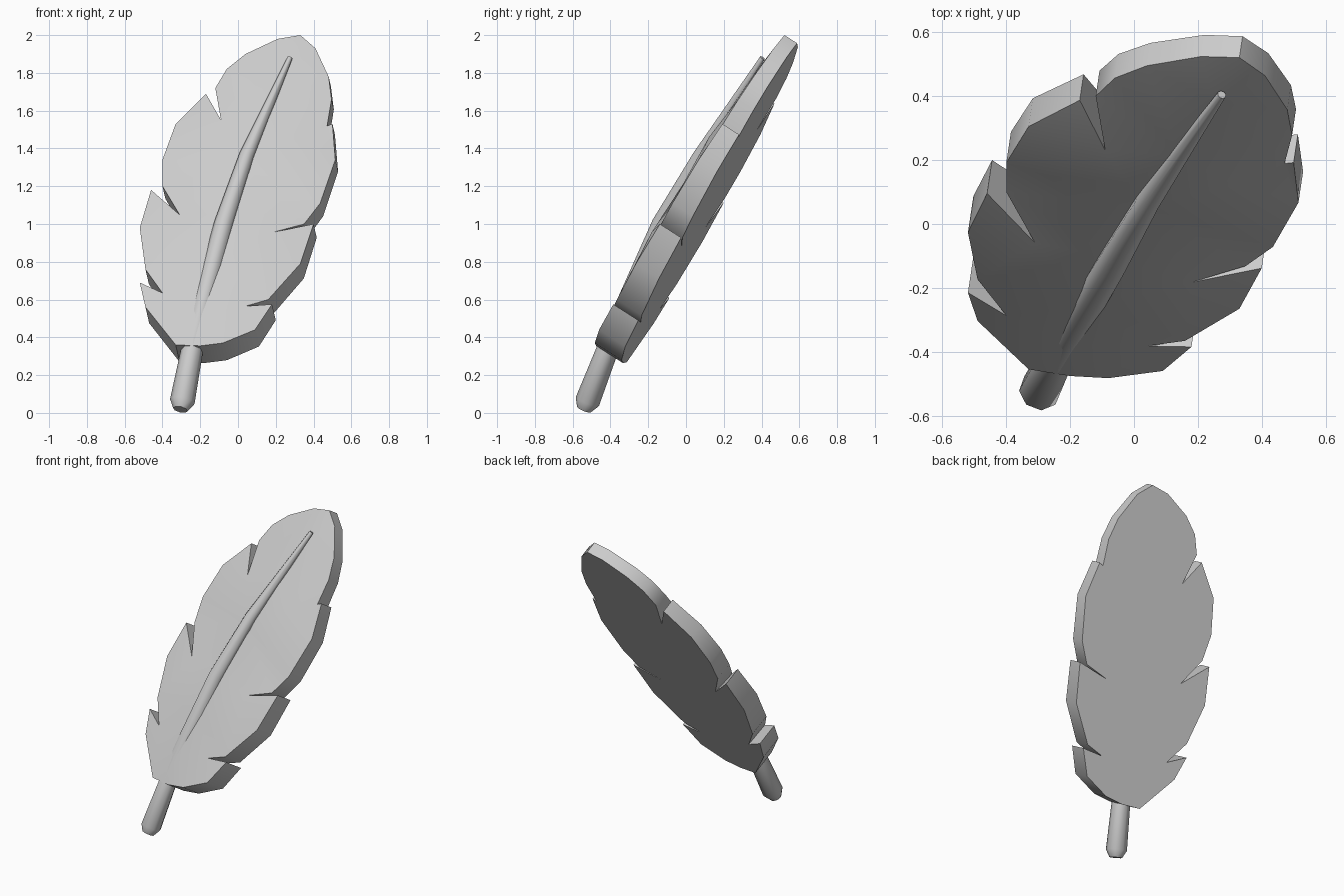
import bpy, bmesh, math
from mathutils import Vector
from mathutils.geometry import delaunay_2d_cdt

if "Cube" in bpy.data.objects:
    bpy.data.objects.remove(bpy.data.objects["Cube"])

NORMAL = Vector((0.125, 0.835, -0.535)).normalized()  # towards the back


def finish(name, bm, angle):
    bmesh.ops.recalc_face_normals(bm, faces=bm.faces[:])
    mesh = bpy.data.meshes.new(name)
    bm.to_mesh(mesh)
    bm.free()
    ob = bpy.data.objects.new(name, mesh)
    bpy.context.collection.objects.link(ob)
    bpy.ops.object.select_all(action='DESELECT')
    ob.select_set(True)
    bpy.context.view_layer.objects.active = ob
    bpy.ops.object.shade_smooth_by_angle(angle=math.radians(angle))
    return ob


# Vane: front outline (x, z), clockwise from the tip, with six splits
outline = [(.33, 2.0), (.41, 1.93), (.48, 1.78), (.495, 1.66), (.47, 1.51),
           (.32, 1.46), (.5, 1.53), (.515, 1.34), (.435, 1.11), (.35, 1.0),
           (.18, .955), (.4, 1.0), (.33, .79), (.16, .6),
           (.04, .565), (.18, .575), (.09, .44), (-.08, .37), (-.2, .355),
           (-.33, .36), (-.49, .56), (-.52, .69),
           (-.4, .635), (-.49, .76), (-.52, .98), (-.46, 1.18),
           (-.31, 1.05), (-.4, 1.2), (-.4, 1.34), (-.33, 1.53), (-.17, 1.69),
           (-.09, 1.55), (-.12, 1.72), (-.06, 1.82), (.04, 1.9), (.21, 1.98)]
split_lift = {5: .05, 10: .045, 14: .01, 22: .02, 26: .05, 31: .055}
spine = [(-.2, .55), (-.13, .8), (-.06, 1.05), (.03, 1.32), (.14, 1.58), (.25, 1.82)]
spine_lift = [.03, .055, .065, .065, .06, .035]

n = len(outline)
points = outline + spine
lifts = [split_lift.get(i, 0) for i in range(n)] + spine_lift
tris = delaunay_2d_cdt([Vector(p) for p in points],
                       [(i, (i + 1) % n) for i in range(n)], [], 1, 1e-5)
flat, faces, origin = tris[0], tris[2], tris[3]

bm = bmesh.new()
front, back = [], []
for p, src in zip(flat, origin):
    x, z = p
    lift = lifts[src[0]] if src else 0
    base = Vector((x, -.734 + .65 * z - .136 * x, z))
    front.append(bm.verts.new(base - Vector((0, lift, 0))))
    back.append(bm.verts.new(base + NORMAL * (.19 - .055 * z)))
for f in faces:
    bm.faces.new([front[i] for i in f])
    bm.faces.new([back[i] for i in reversed(f)])
index = {v: i for i, v in enumerate(front)}
rim = [e for e in bm.edges if e.is_boundary and e.verts[0] in index and e.verts[1] in index]
for e in rim:
    a, b = (index[v] for v in e.verts)
    bm.faces.new((front[a], front[b], back[b], back[a]))
finish("feather_vane", bm, 40)

# Quill: eight-sided tapering tube along the spine
path = [((-.305, -.54, .018), .04), ((-.295, -.522, .06), .066),
        ((-.24, -.41, .35), .058), ((-.175, -.295, .62), .056),
        ((-.075, -.13, 1.0), .052), ((.045, .075, 1.36), .04),
        ((.275, .405, 1.88), .014)]
bm = bmesh.new()
rings = []
for i, (c, r) in enumerate(path):
    d = Vector(path[min(i + 1, len(path) - 1)][0]) - Vector(path[max(i - 1, 0)][0])
    d.normalize()
    u = d.cross(Vector((0, 1, 0))).normalized()
    w = d.cross(u)
    rings.append([bm.verts.new(Vector(c) + r * (math.cos(k * math.pi / 4) * u
                  + math.sin(k * math.pi / 4) * w)) for k in range(8)])
for lo, hi in zip(rings, rings[1:]):
    for k in range(8):
        j = (k + 1) % 8
        bm.faces.new((lo[k], lo[j], hi[j], hi[k]))
bm.faces.new(rings[0])
bm.faces.new(rings[-1])
finish("feather_quill", bm, 50)
